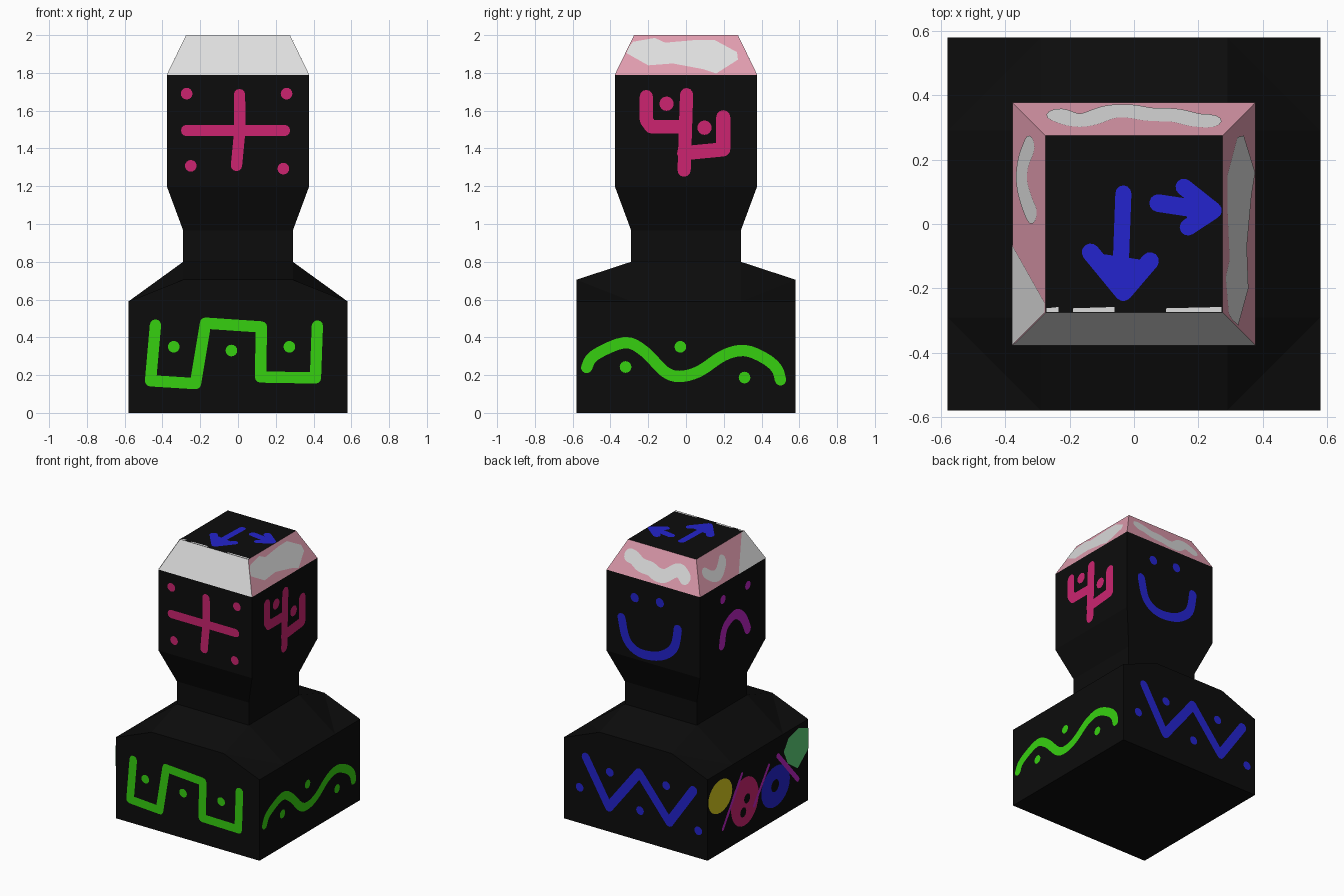
import bpy, bmesh, math
from mathutils import Vector

if "Cube" in bpy.data.objects:
    bpy.data.objects.remove(bpy.data.objects["Cube"])


def material(name, *rgb):
    m = bpy.data.materials.new(name)
    lin = [((c / 255 + 0.055) / 1.055) ** 2.4 if c > 10 else c / 255 / 12.92 for c in rgb]
    m.diffuse_color = (*lin, 1)
    m.use_nodes = True
    m.node_tree.nodes["Principled BSDF"].inputs["Base Color"].default_value = m.diffuse_color
    return m


BLACK = material("black", 12, 12, 12)
WHITE = material("pale grey", 222, 222, 222)
ROSE = material("soft pink", 224, 156, 174)
PINK = material("hot pink", 204, 36, 112)
GREEN = material("bright green", 54, 208, 16)
BLUE = material("blue", 35, 35, 205)
PURPLE = material("purple", 188, 36, 195)
YELLOW = material("yellow", 216, 204, 30)
MINT = material("mint green", 92, 208, 120)


def finish(bm, name, *mats):
    mesh = bpy.data.meshes.new(name)
    bm.to_mesh(mesh)
    bm.free()
    for m in mats:
        mesh.materials.append(m)
    ob = bpy.data.objects.new(name, mesh)
    bpy.context.collection.objects.link(ob)
    return ob


# Torso: box with sloping shoulders, top built as a 4 x 4 grid
W, N = 0.58, 0.29
co = (-W, -N, N, W)
bm = bmesh.new()
grid = [[bm.verts.new((x, y, 0.59 if abs(x) == W else 0.705 if abs(y) == W else 0.80))
         for y in co] for x in co]
base = {(i, j): bm.verts.new((co[i], co[j], 0)) for i in (0, 3) for j in (0, 3)}
for i in range(3):
    for j in range(3):
        a, b, c, d = grid[i][j], grid[i + 1][j], grid[i + 1][j + 1], grid[i][j + 1]
        if i == 1 or j == 1:
            bm.faces.new((a, b, c, d))
        elif i == j:
            bm.faces.new((a, b, d))
            bm.faces.new((b, c, d))
        else:
            bm.faces.new((a, b, c))
            bm.faces.new((a, c, d))
for k in (0, 3):
    bm.faces.new([g[k] for g in grid] + [base[3, k], base[0, k]])
    bm.faces.new(grid[k] + [base[k, 3], base[k, 0]])
bm.faces.new((base[0, 0], base[3, 0], base[3, 3], base[0, 3]))
bmesh.ops.recalc_face_normals(bm, faces=bm.faces)
finish(bm, "torso", BLACK)

# Neck and head: stacked square rings, bevel band coloured by height and direction
H, T = 0.377, 0.275
bm = bmesh.new()
rings = [[bm.verts.new((sx * r, sy * r, z)) for sx, sy in ((-1, -1), (1, -1), (1, 1), (-1, 1))]
         for r, z in ((N, 0.79), (N, 0.965), (H, 1.2), (H, 1.79), (T, 2.0))]
for lo, hi in zip(rings, rings[1:]):
    for k in range(4):
        bm.faces.new((lo[k], lo[(k + 1) % 4], hi[(k + 1) % 4], hi[k]))
bm.faces.new(rings[-1])
bm.faces.new(rings[0][::-1])
bm.normal_update()
for f in bm.faces:
    if f.calc_center_median().z > 1.8 and f.normal.z < 0.9:
        f.material_index = 1 if f.normal.y < -0.5 else 2
finish(bm, "head_and_neck", BLACK, WHITE, ROSE)

# Painted plates: 2D shapes laid just above one side of the figure
OUT = {"front": Vector((0, -1, 0)), "back": Vector((0, 1, 0)), "right": Vector((1, 0, 0)),
       "left": Vector((-1, 0, 0)), "top": Vector((0, 0, 1))}


def place(side, a, b, lift):
    if side == "top":
        return Vector((a, b, 2.0 + lift * 0.1))
    depth = W if b < 0.75 else H - max(0, b - 1.79) * (H - T) / 0.21
    across = Vector((0, a, b)) if side in ("left", "right") else Vector((a, 0, b))
    return across + OUT[side] * (depth + lift)


def paint(name, side, mat, shapes, lift=0.003):
    bm = bmesh.new()
    for shape in shapes:
        f = bm.faces.new([bm.verts.new(place(side, a, b, lift)) for a, b in shape])
        f.normal_update()
        if f.normal.dot(OUT[side]) < 0:
            f.normal_flip()
    finish(bm, name, mat)


def oval(a, b, ra=0.031, rb=None, n=16):
    rb = rb or ra
    return [(a + ra * math.cos(t * math.tau / n), b + rb * math.sin(t * math.tau / n)) for t in range(n)]


def stroke(pts, w=0.06):
    """Round-ended brush stroke: one stadium per segment."""
    out = []
    for p, q in zip(pts, pts[1:]):
        ang = math.atan2(q[1] - p[1], q[0] - p[0])
        out.append([(c[0] + w / 2 * math.cos(ang + s + k * math.pi / 6),
                     c[1] + w / 2 * math.sin(ang + s + k * math.pi / 6))
                    for c, s in ((q, -math.pi / 2), (p, math.pi / 2)) for k in range(7)])
    return out


def smooth(pts, n=4):
    """Catmull-Rom curve through the points."""
    p = [Vector(v) for v in (pts[0], *pts, pts[-1])]
    out = []
    for a, b, c, d in zip(p, p[1:], p[2:], p[3:]):
        for k in range(n):
            t = k / n
            out.append(0.5 * (2 * b + (c - a) * t + (2 * a - 5 * b + 4 * c - d) * t * t
                              + (3 * b - a - 3 * c + d) * t ** 3))
    return [tuple(v) for v in out] + [pts[-1]]


def dots(*centres, r=0.031):
    return [oval(a, b, r) for a, b in centres]


# Front
paint("front_meander", "front", GREEN, stroke(
    [(-.437, .465), (-.463, .17), (-.225, .155), (-.172, .475), (.124, .455), (.119, .19), (.41, .185), (.42, .46)])
    + dots((-.34, .35), (-.035, .33), (.272, .35)))
paint("front_cross", "front", PINK, stroke([(.008, 1.685), (.01, 1.5), (-.008, 1.31)])
      + stroke([(-.272, 1.495), (.246, 1.495)])
      + dots((-.272, 1.69), (.257, 1.69), (-.25, 1.308), (.24, 1.293)))

# Right
paint("right_wave", "right", GREEN, stroke(smooth(
    [(-.526, .24), (-.484, .305), (-.325, .372), (-.22, .325), (-.115, .22), (-.035, .193),
     (.07, .22), (.2, .305), (.31, .33), (.415, .29), (.48, .235), (.5, .175)]))
    + dots((-.32, .243), (-.03, .35), (.31, .187)))
paint("right_branches", "right", PINK,
      stroke([(-.21, 1.675), (-.21, 1.55), (-.185, 1.515), (-.01, 1.515)], .07)
      + stroke([(.003, 1.685), (-.01, 1.285)], .07)
      + stroke([(-.01, 1.375), (.197, 1.395), (.197, 1.565)], .075)
      + dots((-.103, 1.637), (.098, 1.51), r=.038))
paint("right_bevel_patch", "right", WHITE, [
    [(-.3, 1.94), (-.28, 1.965), (-.165, 1.985), (-.11, 1.96), (.06, 1.975), (.15, 1.975), (.27, 1.91),
     (.275, 1.87), (.16, 1.797), (.09, 1.82), (-.07, 1.85), (-.2, 1.84), (-.28, 1.885), (-.315, 1.905)]])

# Back
paint("back_zigzag", "back", BLUE, stroke(
    [(.401, .494), (.215, .18), (-.03, .495), (-.272, .2), (-.467, .483)], .065)
    + dots((.45, .262), (.207, .436), (-.037, .222), (-.248, .46), (-.507, .2)))
paint("back_smile", "back", BLUE, stroke(smooth(
    [(.254, 1.474), (.213, 1.323), (.108, 1.256), (-.055, 1.277), (-.168, 1.366), (-.2, 1.51)]), .065)
    + dots((.148, 1.648), (-.055, 1.665), r=.033))
paint("back_bevel_stroke", "back", WHITE, stroke(smooth(
    [(-.23, 1.876), (-.185, 1.906), (-.14, 1.9), (-.076, 1.855), (-.014, 1.85),
     (.048, 1.87), (.126, 1.876), (.188, 1.905), (.23, 1.912)]), .085))

# Left
paint("left_yellow_petal", "left", YELLOW, [oval(.437, .416, .138, .12, 24)])
paint("left_pink_petal", "left", PINK, [oval(.155, .271, .16, .175, 24)])
paint("left_blue_petal", "left", BLUE, [oval(-.2, .246, .165, .148, 24)])
paint("left_petal_spots", "left", BLACK, dots((.132, .285), (.177, .2), r=.035) + dots((-.19, .255), r=.045), .006)
paint("left_green_patch", "left", MINT, [
    [(-.58, .527), (-.466, .57), (-.35, .54), (-.294, .46), (-.34, .36), (-.454, .28), (-.58, .38)]])
paint("left_slashes", "left", PURPLE, stroke([(.41, .165), (.19, .485)], .025)
      + stroke([(.05, .2), (-.12, .43)], .025) + stroke([(-.225, .46), (-.454, .2)], .035), .0045)
paint("left_arch", "left", PURPLE, stroke(smooth(
    [(.128, 1.345), (.094, 1.461), (-.021, 1.513), (-.113, 1.456), (-.17, 1.35)]), .07)
    + dots((.117, 1.675), (-.17, 1.669)))
paint("left_bevel_marks", "left", WHITE, stroke(smooth(
    [(.24, 1.9), (.185, 1.86), (.123, 1.855), (.06, 1.892), (.035, 1.915)]), .07)
    + [[(-.064, 1.79), (-H, 1.79), (-T, 2.0), (-.245, 2.0)]])

# Top
paint("top_arrows", "top", BLUE,
      stroke([(-.033, .095), (-.042, -.15)], .05)
      + stroke([(-.135, -.088), (-.033, -.212), (.05, -.115)], .055)
      + [[(-.135, -.088), (-.033, -.212), (.05, -.115)]]
      + stroke([(.075, .065), (.24, .04)], .055)
      + stroke([(.155, .115), (.247, .042), (.168, -.01)], .052)
      + [[(.155, .115), (.247, .042), (.168, -.01)]])
paint("top_edge_flecks", "top", WHITE, [
    [(a, -.273), (b, -.273), (b, -.258), (a, -.262)] for a, b in ((-.272, -.235), (-.19, -.06), (.1, .272))])
